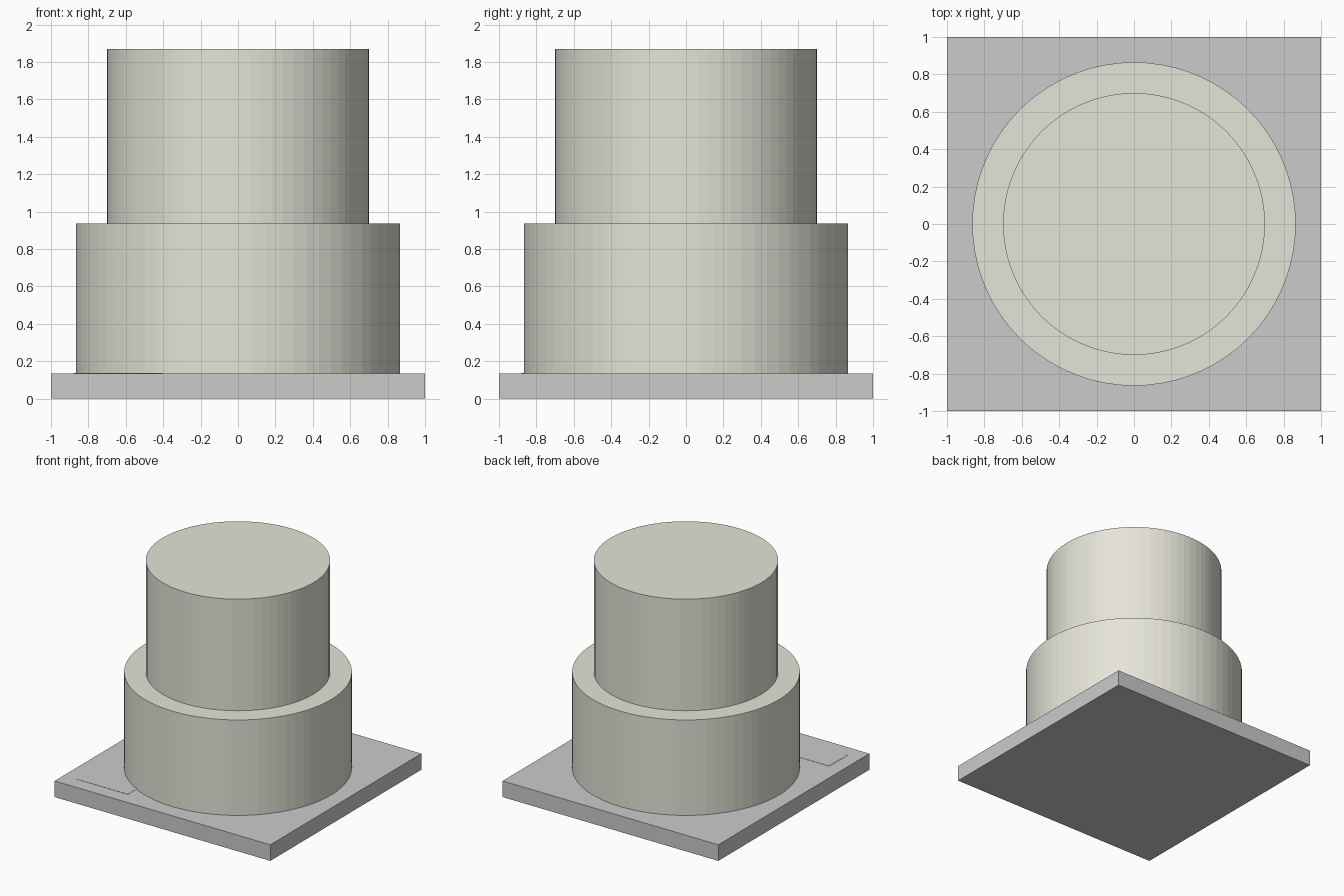
import bpy

if "Cube" in bpy.data.objects:
    bpy.data.objects.remove(bpy.data.objects["Cube"])

BOARD_TOP = 0.135


def make_material(name, rgb):
    mat = bpy.data.materials.new(name)
    mat.diffuse_color = (*rgb, 1.0)
    mat.use_nodes = True
    mat.node_tree.nodes["Principled BSDF"].inputs["Base Color"].default_value = mat.diffuse_color
    return mat


def box(name, x0, x1, y0, y1, z0, z1):
    bpy.ops.mesh.primitive_cube_add(
        size=1, location=((x0 + x1) / 2, (y0 + y1) / 2, (z0 + z1) / 2))
    obj = bpy.context.object
    obj.name = name
    obj.scale = (x1 - x0, y1 - y0, z1 - z0)
    bpy.ops.object.transform_apply(location=False, rotation=False, scale=True)
    return obj


def tier(name, radius, z0, z1, mat):
    bpy.ops.mesh.primitive_cylinder_add(
        vertices=72, radius=radius, depth=z1 - z0, location=(0, 0, (z0 + z1) / 2))
    obj = bpy.context.object
    obj.name = name
    obj.data.materials.append(mat)
    return obj


# Square cake board
box("cake_board", -1, 1, -1, 1, 0, BOARD_TOP)

# Two stacked round tiers
icing = make_material("icing", (0.79, 0.78, 0.69))
tier("lower_tier", 0.865, BOARD_TOP, 0.935, icing)
tier("upper_tier", 0.70, 0.935, 1.87, icing)

# Blank label plate on the front left corner, tucked under the lower tier
box("label_plate", -0.88, -0.405, -0.88, -0.64, BOARD_TOP - 0.002, BOARD_TOP + 0.002)
